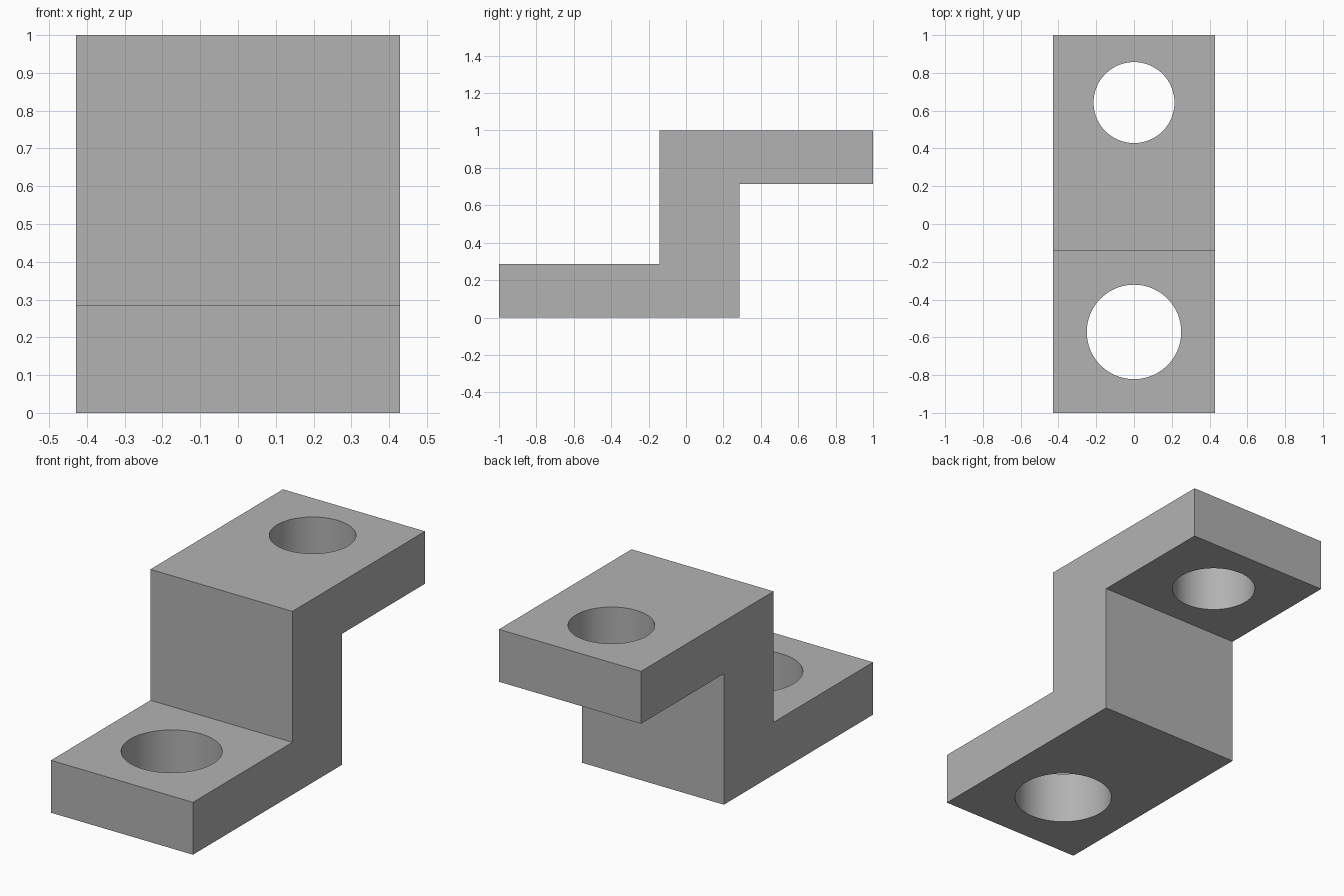
import bpy, bmesh

if "Cube" in bpy.data.objects:
    bpy.data.objects.remove(bpy.data.objects["Cube"])

U = 1 / 7  # base module of the bracket

grey = bpy.data.materials.new("plain grey")
grey.diffuse_color = (0.448, 0.448, 0.448, 1)
grey.use_nodes = True
grey.node_tree.nodes["Principled BSDF"].inputs["Base Color"].default_value = grey.diffuse_color

# Z-shaped side profile (y, z), extruded across the width
profile = [(-7, 0), (2, 0), (2, 5), (7, 5), (7, 7), (-1, 7), (-1, 2), (-7, 2)]
bm = bmesh.new()
side = bm.faces.new([bm.verts.new((-3 * U, y * U, z * U)) for y, z in profile])
out = bmesh.ops.extrude_face_region(bm, geom=[side])
bmesh.ops.translate(bm, vec=(6 * U, 0, 0),
                    verts=[v for v in out["geom"] if isinstance(v, bmesh.types.BMVert)])
bmesh.ops.recalc_face_normals(bm, faces=bm.faces)
mesh = bpy.data.meshes.new("step_bracket")
bm.to_mesh(mesh)
bm.free()
mesh.materials.append(grey)
bracket = bpy.data.objects.new("step_bracket", mesh)
bpy.context.collection.objects.link(bracket)


def drill(name, y, z, radius):
    """Cut a vertical through hole in a flange centred at height z."""
    bpy.ops.mesh.primitive_cylinder_add(vertices=96, radius=radius, depth=3 * U,
                                        location=(0, y, z))
    cutter = bpy.context.object
    cutter.name = name
    cutter.data.materials.append(grey)
    cutter.hide_render = True
    cutter.hide_set(True)
    mod = bracket.modifiers.new(name, "BOOLEAN")
    mod.operation = "DIFFERENCE"
    mod.solver = "EXACT"
    mod.object = cutter


# Bolt holes: larger in the lower flange, smaller in the upper
drill("lower_hole_cutter", -4 * U, U, 1.75 * U)
drill("upper_hole_cutter", 4.5 * U, 6 * U, 1.5 * U)

# Apply the cuts, then smooth the hole walls while keeping edges sharp
bpy.ops.object.select_all(action="DESELECT")
bracket.select_set(True)
bpy.context.view_layer.objects.active = bracket
for mod in list(bracket.modifiers):
    bpy.ops.object.modifier_apply(modifier=mod.name)
for name in ("lower_hole_cutter", "upper_hole_cutter"):
    bpy.data.objects.remove(bpy.data.objects[name])
bpy.ops.object.shade_smooth_by_angle(angle=0.5)
